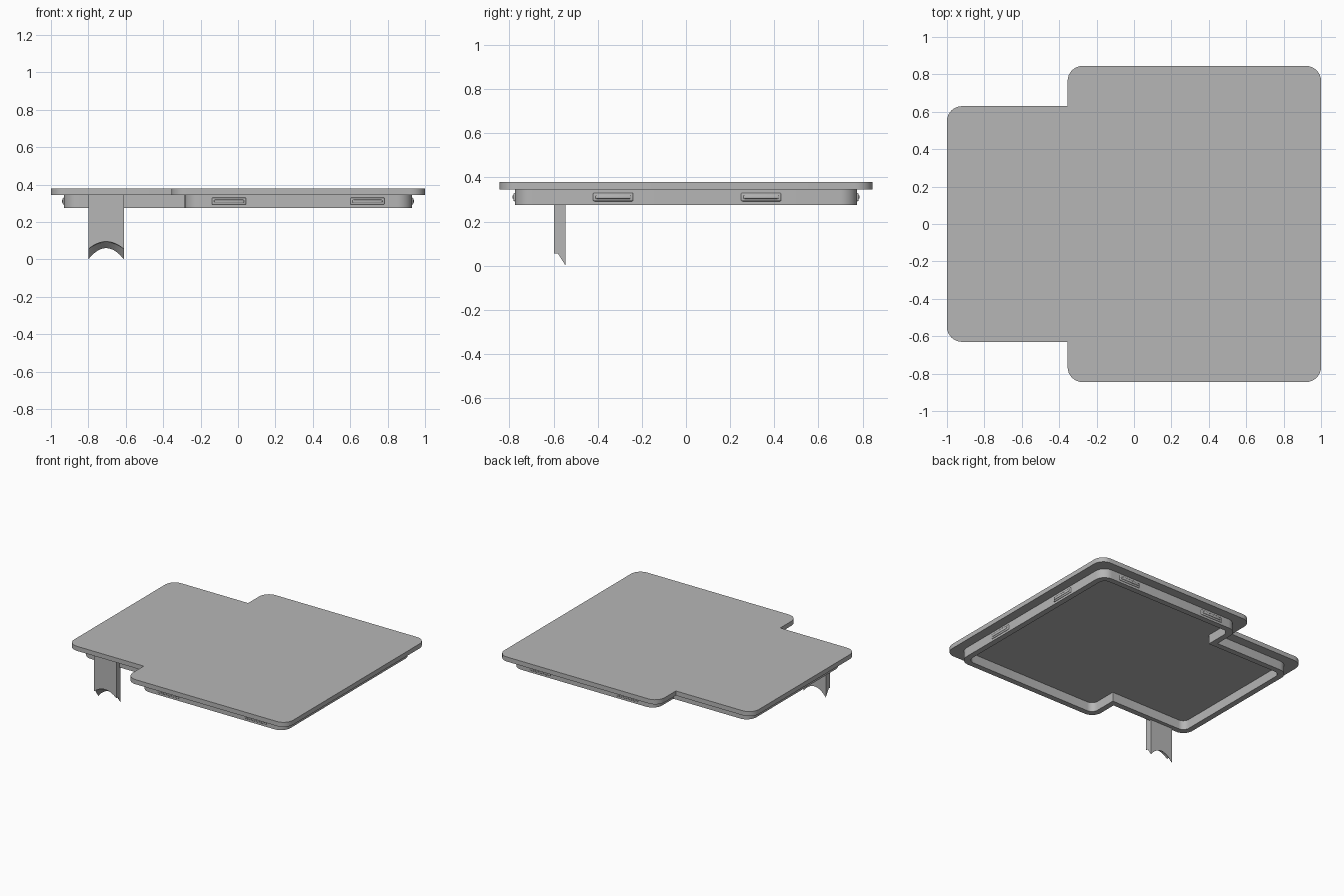
import bpy, bmesh
from math import sin, cos, pi, radians

cube = bpy.data.objects.get("Cube")
if cube:
    bpy.data.objects.remove(cube)

grey = bpy.data.materials.new("plain_grey")
grey.use_nodes = True
colour = (0.47, 0.47, 0.47, 1)
grey.diffuse_color = colour
grey.node_tree.nodes["Principled BSDF"].inputs["Base Color"].default_value = colour


def make_object(name, bm):
    bmesh.ops.recalc_face_normals(bm, faces=bm.faces)
    mesh = bpy.data.meshes.new(name)
    bm.to_mesh(mesh)
    bm.free()
    obj = bpy.data.objects.new(name, mesh)
    bpy.context.collection.objects.link(obj)
    mesh.materials.append(grey)
    bpy.ops.object.select_all(action="DESELECT")
    obj.select_set(True)
    bpy.context.view_layer.objects.active = obj
    bpy.ops.object.shade_smooth_by_angle(angle=radians(30))
    return obj


def outline(inset, radius, steps=8):
    """Stepped outline with rounded outer corners, counter-clockwise."""
    left, step, right = -1 + inset, -0.355 + inset, 1 - inset
    narrow, wide = 0.63 - inset, 0.845 - inset

    def corner(x, y, sx, sy, start):
        cx, cy = x - sx * radius, y - sy * radius
        angles = [start + pi / 2 * i / steps for i in range(steps + 1)]
        return [(cx + radius * cos(a), cy + radius * sin(a)) for a in angles]

    return (corner(left, -narrow, -1, -1, pi) + [(step, -narrow)]
            + corner(step, -wide, -1, -1, pi)
            + corner(right, -wide, 1, -1, -pi / 2)
            + corner(right, wide, 1, 1, 0)
            + corner(step, wide, -1, 1, pi / 2) + [(step, narrow)]
            + corner(left, narrow, -1, 1, pi / 2))


def loop(bm, points, z):
    return [bm.verts.new((x, y, z)) for x, y in points]


def bridge(bm, a, b):
    for i in range(len(a)):
        j = (i + 1) % len(a)
        bm.faces.new((a[i], a[j], b[j], b[i]))


# Flat top plate
bm = bmesh.new()
shape = outline(0, 0.08)
low, high = loop(bm, shape, 0.345), loop(bm, shape, 0.38)
bridge(bm, low, high)
bm.faces.new(low)
bm.faces.new(high)
make_object("top_plate", bm)

# Hollow rim wall under the plate
bm = bmesh.new()
outer, inner = outline(0.07, 0.08), outline(0.113, 0.05)
rings = [loop(bm, outer, 0.275), loop(bm, outer, 0.35),
         loop(bm, inner, 0.35), loop(bm, inner, 0.275)]
for i in range(4):
    bridge(bm, rings[i], rings[(i + 1) % 4])
make_object("rim_wall", bm)

# Leg with an arched, slanted foot
bm = bmesh.new()
segments = 16
# Each row: depth, foot height at the sides, rise at the middle
rows = [(-0.598, 0.055, 0.04), (-0.58, 0.055, 0.037), (-0.545, 0, 0.06)]
foot, top = [], []
for y, base, rise in rows:
    us = [2 * i / segments - 1 for i in range(segments + 1)]
    foot.append([bm.verts.new((-0.705 + 0.095 * u, y, base + rise * (1 - u * u))) for u in us])
    top.append([bm.verts.new((-0.705 + 0.095 * u, y, 0.35)) for u in us])
for i in range(segments):
    for grid in (foot, top):
        for r in range(2):
            bm.faces.new((grid[r][i], grid[r][i + 1], grid[r + 1][i + 1], grid[r + 1][i]))
    for r in (0, 2):
        bm.faces.new((foot[r][i], foot[r][i + 1], top[r][i + 1], top[r][i]))
for i in (0, segments):
    for r in range(2):
        bm.faces.new((foot[r][i], foot[r + 1][i], top[r + 1][i], top[r][i]))
make_object("leg", bm)


# Raised clips around the rim: rounded base with a ridge
def clip_part(name, x, y, along_x, length, height, depth, bevel):
    bm = bmesh.new()
    bmesh.ops.create_cube(bm, size=1)
    size = (length, depth, height) if along_x else (depth, length, height)
    for v in bm.verts:
        v.co = (x + v.co.x * size[0], y + v.co.y * size[1], 0.311 + v.co.z * size[2])
    bmesh.ops.bevel(bm, geom=bm.edges[:], offset=bevel, segments=3,
                    profile=0.5, affect="EDGES")
    make_object(name, bm)


def clip(name, x, y, along_x):
    clip_part(name + "_base", x, y, along_x, 0.182, 0.038, 0.014, 0.006)
    clip_part(name + "_ridge", x, y, along_x, 0.16, 0.016, 0.022, 0.005)


for side, sy in (("front", -1), ("back", 1)):
    for i, x in enumerate((-0.048, 0.692)):
        clip(f"{side}_clip_{i + 1}", x, sy * 0.775, True)
for side, sx in (("left", 1), ("right", -1)):
    for i, y in enumerate((-0.33, 0.34)):
        clip(f"{side}_clip_{i + 1}", sx * 0.93, y, False)
